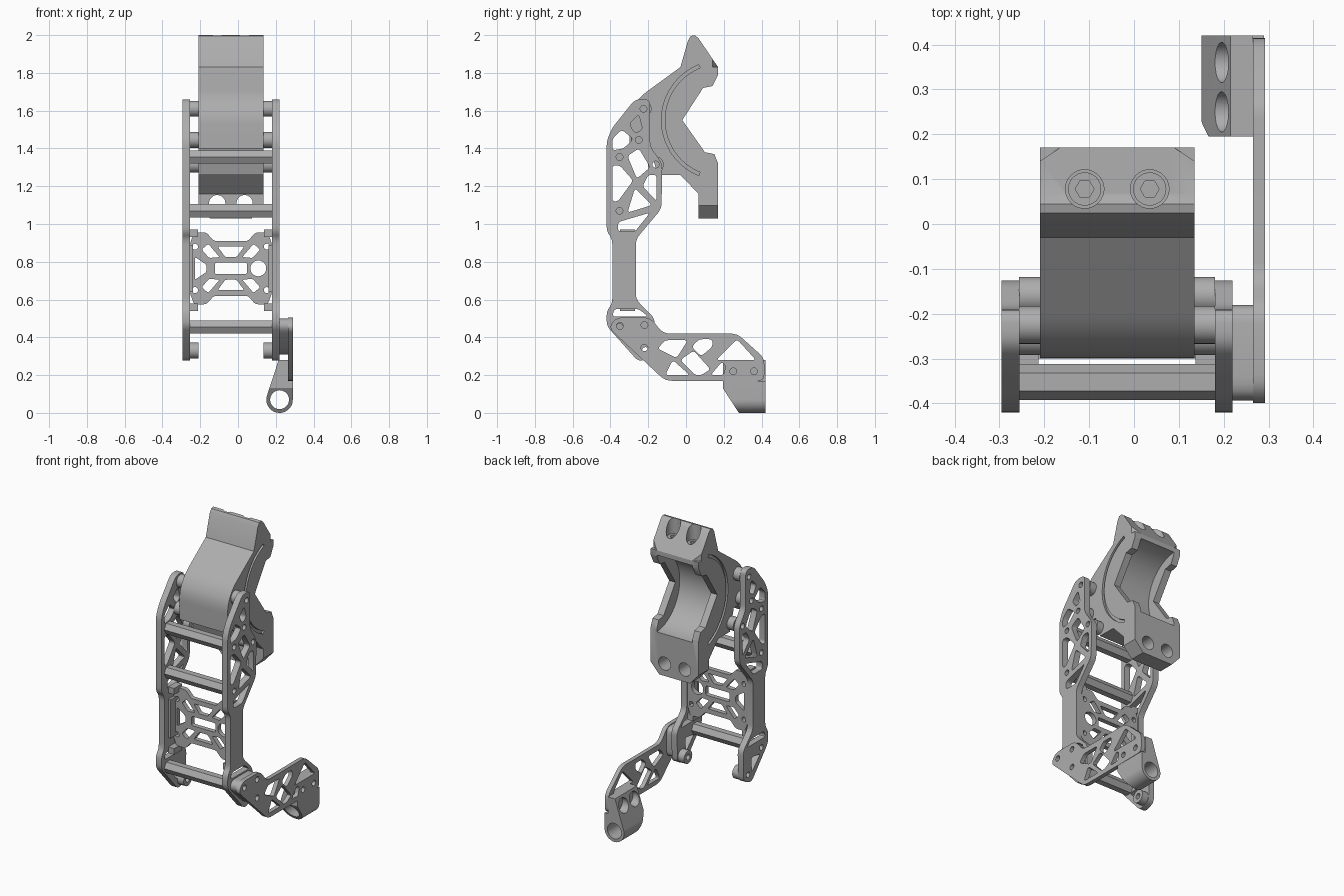
import bpy, bmesh, math
from mathutils import Matrix, Vector

cube = bpy.data.objects.get("Cube")
if cube:
    bpy.data.objects.remove(cube, do_unlink=True)

grey = bpy.data.materials.new("plain_grey")
grey.use_nodes = True
tone = (0.42, 0.42, 0.42, 1)
grey.diffuse_color = tone
grey.node_tree.nodes["Principled BSDF"].inputs["Base Color"].default_value = tone

# Each profile plane: (direction of first coordinate, second coordinate, thickness)
PLANES = {"x": ((0, 1, 0), (0, 0, 1), (1, 0, 0)),
          "y": ((1, 0, 0), (0, 0, 1), (0, -1, 0)),
          "z": ((1, 0, 0), (0, 1, 0), (0, 0, 1))}
MID = -0.0375


def circle(centre, radius, sides=32, start=0.0, end=360.0):
    closed = end - start == 360
    count = sides if closed else sides - 1
    angles = [math.radians(start + (end - start) * i / count) for i in range(sides)]
    return [(centre[0] + radius * math.cos(a), centre[1] + radius * math.sin(a)) for a in angles]


def rounded(points, radius=0.02, steps=5):
    """Round every corner of a polygon."""
    result = []
    for i, point in enumerate(points):
        corner = Vector(point)
        before, after = Vector(points[i - 1]) - corner, Vector(points[(i + 1) % len(points)]) - corner
        start = corner + before.normalized() * min(radius, before.length * 0.45)
        end = corner + after.normalized() * min(radius, after.length * 0.45)
        for k in range(steps):
            t = k / (steps - 1)
            result.append(tuple(start * (1 - t) ** 2 + corner * 2 * t * (1 - t) + end * t * t))
    return result


def slab(name, axis, low, high, outline, holes=()):
    """Extrude a flat profile with holes between two positions on an axis."""
    curve = bpy.data.curves.new(name, "CURVE")
    curve.dimensions, curve.fill_mode = "2D", "BOTH"
    curve.extrude = (high - low) / 2
    for loop in [outline, *holes]:
        spline = curve.splines.new("POLY")
        spline.points.add(len(loop) - 1)
        for target, (u, v) in zip(spline.points, loop):
            target.co = (u, v, 0, 1)
        spline.use_cyclic_u = True
    temp = bpy.data.objects.new(name + "_profile", curve)
    bpy.context.collection.objects.link(temp)
    graph = bpy.context.evaluated_depsgraph_get()
    mesh = bpy.data.meshes.new_from_object(temp.evaluated_get(graph))
    bpy.data.objects.remove(temp, do_unlink=True)
    across, up, depth = (Vector(d) for d in PLANES[axis])
    place = Matrix((across, up, depth)).transposed().to_4x4()
    place.translation = Vector([abs(d) for d in depth]) * (low + high) / 2
    mesh.transform(place)
    bm = bmesh.new()
    bm.from_mesh(mesh)
    bmesh.ops.remove_doubles(bm, verts=bm.verts, dist=0.0001)
    bmesh.ops.recalc_face_normals(bm, faces=bm.faces)
    bm.to_mesh(mesh)
    bm.free()
    mesh.materials.clear()
    mesh.materials.append(grey)
    obj = bpy.data.objects.new(name, mesh)
    bpy.context.collection.objects.link(obj)
    return obj


def carve(obj, cutters):
    """Subtract the cutters and remove them."""
    for cutter in cutters:
        mod = obj.modifiers.new("cut", "BOOLEAN")
        mod.operation, mod.solver, mod.object = "DIFFERENCE", "EXACT", cutter
    graph = bpy.context.evaluated_depsgraph_get()
    mesh = bpy.data.meshes.new_from_object(obj.evaluated_get(graph))
    obj.modifiers.clear()
    obj.data = mesh
    for cutter in cutters:
        bpy.data.objects.remove(cutter, do_unlink=True)


def both_sides(name, inner, outer, outline, holes=()):
    """Make a left and right copy, offsets measured from the frame's middle."""
    slab("left_" + name, "x", MID + inner, MID + outer, outline, holes)
    slab("right_" + name, "x", MID - outer, MID - inner, outline, holes)


# Frame side plates
plate_outline = [(-.27, 1.66), (-.39, 1.51), (-.42, 1.44), (-.42, .96), (-.39, .92), (-.39, .58),
                 (-.42, .54), (-.42, .46), (-.25, .27), (-.17, .3), (-.165, .5), (-.265, .6),
                 (-.265, .92), (-.13, 1.08), (-.125, 1.32), (-.19, 1.41), (-.19, 1.66)]
plate_windows = [
    [(-.39, 1.39), (-.39, 1.45), (-.34, 1.5), (-.28, 1.45), (-.33, 1.4)],
    [(-.3, 1.53), (-.25, 1.58), (-.23, 1.5), (-.27, 1.48)],
    [(-.39, 1.31), (-.35, 1.31), (-.28, 1.23), (-.36, 1.12), (-.39, 1.12)],
    [(-.31, 1.36), (-.25, 1.4), (-.19, 1.3), (-.26, 1.24)],
    [(-.2, 1.26), (-.155, 1.26), (-.155, 1.12), (-.23, 1.2)],
    [(-.27, 1.19), (-.18, 1.1), (-.31, 1.06)],
    [(-.36, 1.01), (-.19, 1.06), (-.27, .96), (-.36, .96)],
    [(-.39, .51), (-.38, .55), (-.25, .55), (-.2, .51)],
    [(-.34, .42), (-.25, .43), (-.25, .33)]]
rods = {"upper": (-.352, 1.355), "middle": (-.352, 1.07), "lower": (-.352, .455)}
spacers = {"top": (-.225, 1.61), "cover": (-.25, 1.445), "ring": (-.16, 1.315), "bottom": (-.215, .33)}
bolt_holes = [circle(c, .018, 16) for c in [*rods.values(), *spacers.values()]]
both_sides("side_plate", .2175, .2575, rounded(plate_outline, .03),
           [rounded(w, .018) for w in plate_windows] + bolt_holes)

# Cross rods and spacers
for label, spot in rods.items():
    slab(label + "_cross_rod", "x", MID - .22, MID + .22, circle(spot, .04, 6))
for label, spot in spacers.items():
    both_sides(label + "_spacer", .1725, .2185, circle(spot, .042), [circle(spot, .018, 16)])

# Cross-braced rear panel
def panel(points):
    return [(MID + u, .765 + v) for u, v in points]


quarter = [(.2175, .13), (.195, .19), (.13, .19), (.09, .145)]
half = quarter + [(-u, v) for u, v in reversed(quarter)]
panel_outline = panel(half + [(-u, -v) for u, v in half])
panel_holes = [rounded(panel([(-.085, -.03), (.085, -.03), (.085, .03), (-.085, .03)]), .01),
               rounded(panel([(-.19, .06), (-.13, .02), (-.13, -.02), (-.19, -.06)]), .01),
               circle((MID + .145, .765), .042)]
for sz in (1, -1):
    panel_holes.append(rounded(panel([(-.07, .115 * sz), (.07, .115 * sz),
                                      (.03, .06 * sz), (-.03, .06 * sz)]), .01))
    for sx in (1, -1):
        slot = [(.155, .1), (.12, .13), (.06, .06), (.115, .055)]
        panel_holes.append(rounded(panel([(u * sx, v * sz) for u, v in slot]), .01))
        panel_holes.append(circle((MID + .19 * sx, .765 + .115 * sz), .016, 16))
slab("braced_panel", "y", -.3, -.27, rounded(panel_outline, .015), panel_holes)
for label, z in (("upper", .95), ("lower", .56)):
    both_sides(label + "_panel_tab", .175, .2185,
               [(-.35, z - .02), (-.27, z - .02), (-.27, z + .02), (-.35, z + .02)])
both_sides("panel_rail", .2, .2185, [(-.35, .64), (-.27, .64), (-.27, .89), (-.35, .89)])

# Ring-shaped head clamp
HEAD_LOW, HEAD_HIGH = -.21, .135
ring_centre = (.186, 1.55)
cover = rounded([(-.03, 1.83), (-.25, 1.67), (-.3, 1.58), (-.3, 1.41)], .06, 8)[8:24]
head_outline = ([(.17, 1.83), (.17, 1.79), (.14, 1.73), (.09, 1.72), (-.02, 1.55), (.1, 1.38),
                 (.15, 1.37), (.17, 1.32), (.17, 1.03), (.066, 1.03), (.066, 1.16), (-.03, 1.26),
                 (-.15, 1.26), (-.19, 1.4), (-.3, 1.4)] + list(reversed(cover))
                + [(-.03, 1.83), (.01, 1.97), (.025, 1.995), (.045, 2), (.065, 1.985)])
head = slab("head_clamp", "x", HEAD_LOW, HEAD_HIGH, head_outline)
cutters = [slab("bore", "x", HEAD_LOW + .045, HEAD_HIGH - .045, circle(ring_centre, .25, 64))]
for low, high, edge, sign in ((HEAD_LOW - .02, HEAD_LOW + .015, HEAD_LOW, 1),
                              (HEAD_HIGH - .015, HEAD_HIGH + .02, HEAD_HIGH, -1)):
    groove = circle(ring_centre, .316, 40, 112, 248) + circle(ring_centre, .298, 40, 112, 248)[::-1]
    cutters.append(slab("groove", "x", low, high, groove))
    cutters.append(slab("top_corner", "z", 1.83, 2.1,
                        [(edge - .015 * sign, .13), (edge - .015 * sign, .2), (edge + .09 * sign, .2)]))
    cutters.append(slab("lug_corner", "y", .04, .2,
                        [(edge - .02 * sign, 1.12), (edge - .02 * sign, 1), (edge + .09 * sign, 1)]))
for x in (-.11, .035):
    cutters.append(slab("bolt_pocket", "z", 1.88, 2.1, circle((x, .078), .043)))
    cutters.append(slab("lug_bore", "y", .0, .25, circle((x, 1.11), .043)))
carve(head, cutters)

# Clamp bolts with hexagonal sockets
for label, x in (("right", -.11), ("left", .035)):
    slab(label + "_clamp_bolt", "z", 1.87, 1.9, circle((x, .078), .037), [circle((x, .078), .021, 6)])

# Side arm with its mounting block
arm_outline = [(-.41, .45), (-.37, .505), (-.19, .505), (-.12, .42), (.27, .42), (.415, .29),
               (.415, .17), (-.11, .17)]
arm_windows = [
    [(-.15, .34), (-.11, .385), (.01, .385), (-.05, .29)],
    [(.03, .35), (.07, .39), (.14, .39), (.14, .35), (.08, .3)],
    [(.16, .28), (.27, .39), (.37, .28)],
    [(-.11, .2), (-.07, .28), (.02, .2)],
    [(-.03, .28), (.04, .33), (.13, .23), (.08, .2), (.05, .2)],
    [(.13, .2), (.19, .27), (.21, .25), (.2, .2)]]
mounts = [(-.35, .46), (-.22, .465), (-.22, .345)]
mount_holes = [circle(c, .018, 16) for c in mounts]
slab("side_arm", "x", .265, .292, rounded(arm_outline, .035), [rounded(w, .018) for w in arm_windows]
     + mount_holes + [circle((y, .22), .018, 16) for y in (.25, .36)])
slab("arm_mount", "x", .219, .266, rounded([(-.4, .45), (-.38, .5), (-.18, .5), (-.18, .31), (-.25, .31)], .04),
     mount_holes + [rounded([(-.3, .43), (-.265, .44), (-.26, .38)], .01)])

# Tube holder at the arm's end
tube = (.22, .07)
holder_outline = [(.29, .17), (.2655, .17), (.2655, .28), (.215, .28)] + circle(tube, .07, 28, 160, 360)
holder = slab("tube_holder", "y", .195, .42, holder_outline, [circle(tube, .05)])
carve(holder, [slab("underside_cut", "x", .1, .35, [(.15, .2), (.293, -.02), (.1, -.02)])]
      + [slab("screw_pocket", "x", .1, .235, circle((y, .22), .045)) for y in (.25, .36)])

# Smooth the curved walls
bpy.ops.object.select_all(action="DESELECT")
for obj in bpy.context.scene.objects:
    if obj.type == "MESH":
        obj.select_set(True)
        bpy.context.view_layer.objects.active = obj
bpy.ops.object.shade_smooth_by_angle(angle=math.radians(30))
